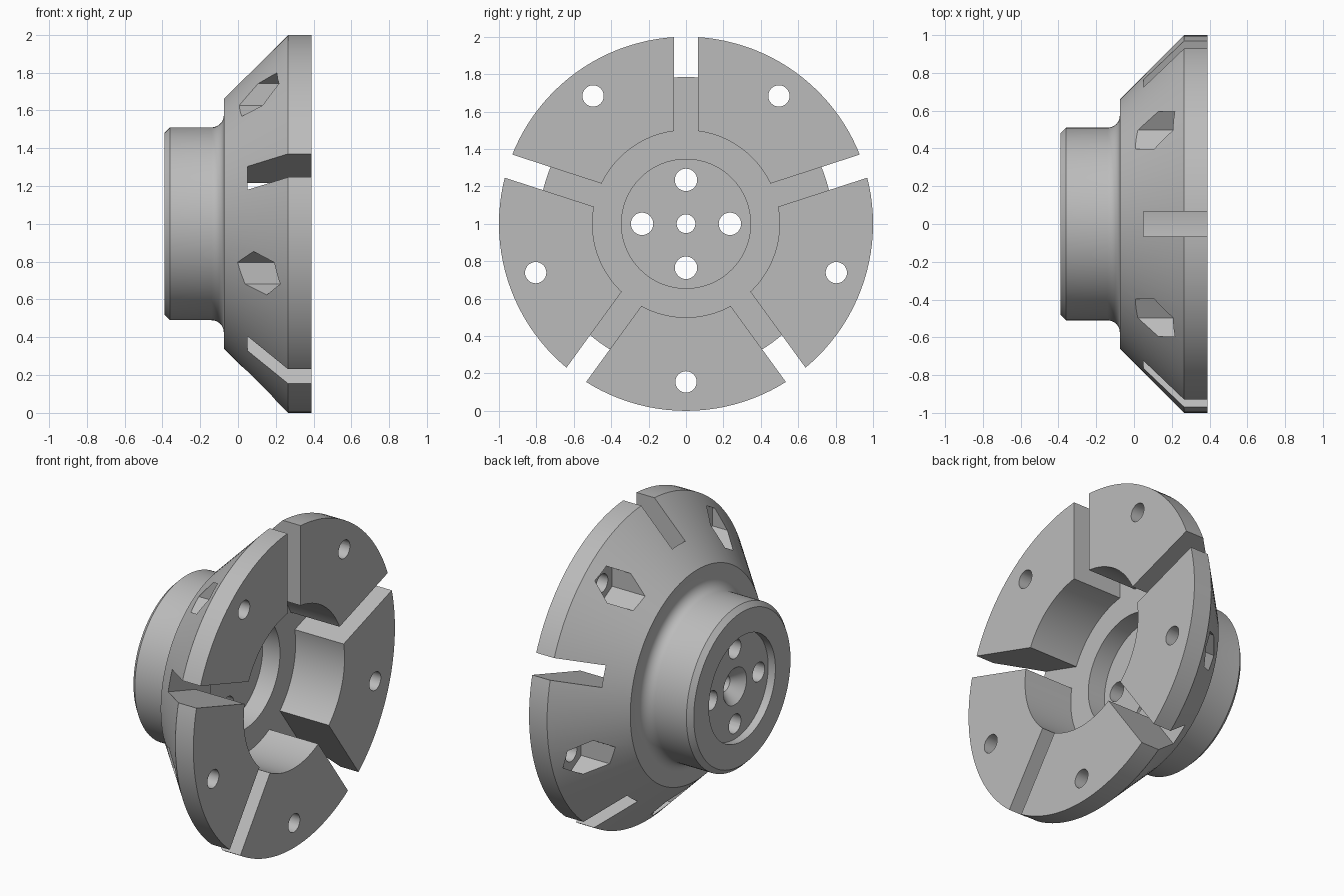
import bpy, bmesh
from math import sin, cos, pi, radians
from mathutils import Matrix, Vector

if "Cube" in bpy.data.objects:
    bpy.data.objects.remove(bpy.data.objects["Cube"], do_unlink=True)

grey = bpy.data.materials.new("plain_grey")
grey.use_nodes = True
colour = (0.5, 0.5, 0.5, 1)
grey.diffuse_color = colour
grey.node_tree.nodes["Principled BSDF"].inputs["Base Color"].default_value = colour

AXIS_Z = 1.0
PETALS = 5


def make_object(name, bm):
    bmesh.ops.recalc_face_normals(bm, faces=bm.faces)
    mesh = bpy.data.meshes.new(name)
    bm.to_mesh(mesh)
    bm.free()
    mesh.materials.append(grey)
    obj = bpy.data.objects.new(name, mesh)
    bpy.context.collection.objects.link(obj)
    return obj


def add_prism(bm, x0, x1, y, z, radius, sides):
    """Prism or cylinder lying along x, with a corner pointing up."""
    ring = [(y + radius * sin(2 * pi * i / sides),
             AXIS_Z + z + radius * cos(2 * pi * i / sides)) for i in range(sides)]
    ends = [[bm.verts.new((x, *p)) for p in ring] for x in (x0, x1)]
    bm.faces.new(ends[0])
    bm.faces.new(ends[1])
    for i in range(sides):
        j = (i + 1) % sides
        bm.faces.new((ends[0][i], ends[0][j], ends[1][j], ends[1][i]))


def polar(radius, degrees):
    return radius * cos(radians(degrees)), radius * sin(radians(degrees))


# Turned body: closed section (x, radius) from rear hub to front flange
fillet = [(-0.14 + 0.065 * sin(a), 0.575 - 0.065 * cos(a))
          for a in (i * pi / 16 for i in range(9))]
section = [(-0.39, 0.33), (-0.39, 0.48), (-0.36, 0.51)] + fillet + [
    (-0.075, 0.66), (0.265, 1.0), (0.39, 1.0),
    (0.39, 0.5), (0.05, 0.5), (0.05, 0.345), (-0.07, 0.345),
    (-0.07, 0.05), (-0.27, 0.05), (-0.34, 0.115), (-0.34, 0.33)]
bm = bmesh.new()
verts = [bm.verts.new((x, 0, AXIS_Z + r)) for x, r in section]
edges = [bm.edges.new((verts[i - 1], verts[i])) for i in range(len(verts))]
bmesh.ops.spin(bm, geom=verts + edges, cent=(0, 0, AXIS_Z), axis=(1, 0, 0),
               angle=2 * pi, steps=120, use_merge=True)
bmesh.ops.remove_doubles(bm, verts=bm.verts, dist=0.0001)
body = make_object("slotted_flange_hub", bm)

# Radial slots between the petals
slots = bmesh.new()
for k in range(PETALS):
    place = (Matrix.Translation((0, 0, AXIS_Z)) @ Matrix.Rotation(2 * pi * k / PETALS, 4, "X")
             @ Matrix.Translation((0.3, 0, 0.82)) @ Matrix.Diagonal((0.5, 0.13, 0.8, 1)))
    bmesh.ops.create_cube(slots, size=1, matrix=place)

# Hexagonal nut pockets in the cone
pockets = bmesh.new()
for k in range(PETALS):
    add_prism(pockets, -0.05, 0.235, *polar(0.845, 270 + 72 * k), 0.115, 6)

# Bolt holes in the petals and in the hub web
holes = bmesh.new()
for k in range(PETALS):
    add_prism(holes, 0.1, 0.5, *polar(0.845, 270 + 72 * k), 0.057, 32)
for k in range(4):
    add_prism(holes, -0.5, 0.02, *polar(0.235, 90 * k), 0.06, 32)

cutters = [make_object(n, b) for n, b in
           (("slot_cutter", slots), ("pocket_cutter", pockets), ("hole_cutter", holes))]
bpy.ops.object.select_all(action="DESELECT")
bpy.context.view_layer.objects.active = body
body.select_set(True)
for cutter in cutters:
    cutter.hide_render = True
    mod = body.modifiers.new(cutter.name, "BOOLEAN")
    mod.operation = "DIFFERENCE"
    mod.solver = "EXACT"
    mod.object = cutter
    bpy.ops.object.modifier_apply(modifier=mod.name)
    bpy.data.objects.remove(cutter, do_unlink=True)

bpy.ops.object.shade_smooth_by_angle(angle=radians(20))
